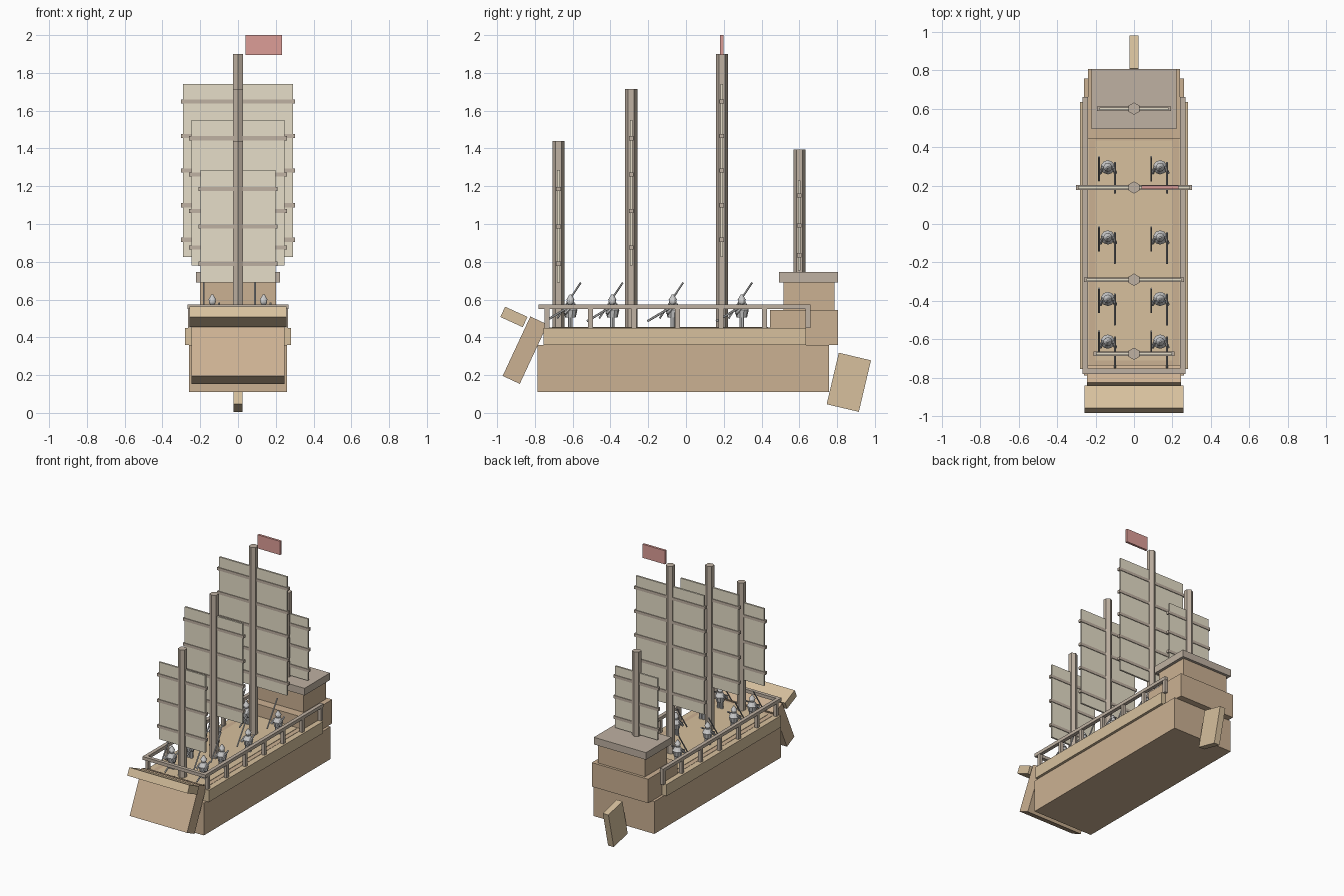
import bpy, math
from mathutils import Vector

if "Cube" in bpy.data.objects:
    bpy.data.objects.remove(bpy.data.objects["Cube"])


def mat(name, r, g, b):
    m = bpy.data.materials.new(name)
    m.diffuse_color = (r, g, b, 1)
    m.use_nodes = True
    m.node_tree.nodes["Principled BSDF"].inputs["Base Color"].default_value = m.diffuse_color
    return m


HULL = mat("hull_wood", 0.60, 0.44, 0.29)
PALE = mat("pale_wood", 0.68, 0.53, 0.34)
SPAR = mat("spar_wood", 0.52, 0.44, 0.36)
SAIL = mat("canvas", 0.79, 0.73, 0.58)
FLAG = mat("flag_red", 0.72, 0.34, 0.31)


def finish(name, m):
    ob = bpy.context.object
    ob.name = name
    if m:
        ob.data.materials.append(m)
    return ob


def box(name, x, y, z, m=None, tilt=0):
    """Box from (min, max) ranges, tilted about its own x axis."""
    lo, hi = zip(x, y, z)
    c = [(a + b) / 2 for a, b in zip(lo, hi)]
    bpy.ops.mesh.primitive_cube_add(size=1, location=c)
    ob = finish(name, m)
    ob.scale = [b - a for a, b in zip(lo, hi)]
    ob.rotation_euler.x = math.radians(tilt)
    return ob


def slab(name, half_w, cy, cz, ly, lz, m, tilt):
    return box(name, (-half_w, half_w), (cy - ly / 2, cy + ly / 2),
               (cz - lz / 2, cz + lz / 2), m, tilt)


def rod(name, a, b, r1, r2=None, n=8, m=None):
    """Tapered cylinder between two points."""
    a, b = Vector(a), Vector(b)
    d = b - a
    bpy.ops.mesh.primitive_cone_add(vertices=n, radius1=r1, radius2=r1 if r2 is None else r2,
                                    depth=d.length, location=(a + b) / 2)
    ob = finish(name, m)
    ob.rotation_euler = d.to_track_quat('Z', 'Y').to_euler() if abs(d.x) + abs(d.y) > 1e-6 else (0, 0, 0)
    return ob


# Hull, upper band and deck
box("hull", (-.26, .26), (-.787, .757), (.11, .36), HULL)
box("upper_hull", (-.28, .28), (-.755, .635), (.36, .45), PALE)
box("deck_border", (-.235, .235), (-.74, .45), (.44, .452), HULL)
box("deck", (-.2, .2), (-.71, .435), (.44, .455), PALE)

# Sloping bow, its lip and the rudder
slab("bow", .245, -.852, .332, .10, .347, HULL, -25)
slab("bow_lip", .257, -.911, .508, .13, .06, PALE, -24.5)
slab("rudder", .024, .862, .162, .175, .28, PALE, -13.3)

# Stern castle
box("stern_block", (-.24, .24), (.445, .805), (.36, .545), HULL)
box("stern_cabin", (-.2, .2), (.515, .785), (.545, .69), HULL)
box("cabin_roof", (-.222, .222), (.493, .805), (.69, .745), SPAR)

# Railings
for s, side in ((-1, "left"), (1, "right")):
    x = sorted((s * .24, s * .268))
    box(f"rail_{side}", x, (-.775, .66), (.55, .575), SPAR)
    for i in range(7):
        y = -.735 + i * .23
        box(f"rail_post_{side}_{i}", sorted((s * .242, s * .266)), (y - .013, y + .013), (.45, .55), SPAR)
box("rail_front", (-.268, .268), (-.78, -.752), (.55, .575), SPAR)

# Masts with battened sails: y, base, top, sail half width, sail bottom, sail top, battens
masts = [(-.675, .45, 1.44, .198, .69, 1.285, 3),
         (-.29, .45, 1.715, .247, .78, 1.55, 4),
         (.19, .45, 1.90, .29, .825, 1.74, 5),
         (.60, .745, 1.395, .18, .755, 1.23, 3)]
for k, (y, base, top, w, z0, z1, n) in enumerate(masts):
    rod(f"mast_{k}", (0, y, base), (0, y, top), .032, n=6, m=SPAR)
    box(f"sail_{k}", (-w, w), (y - .007, y + .007), (z0, z1), SAIL)
    for i in range(n):
        z = z0 + (z1 - z0) * (i + .5) / n
        box(f"batten_{k}_{i}", (-w - .012, w + .012), (y - .012, y + .012), (z - .011, z + .011), SPAR)
box("flag", (.04, .232), (.181, .199), (1.895, 2.0), FLAG)


def crew(tag, x, y):
    """Small deck hand with helmet and two slanted weapons."""
    for s in (-1, 1):
        rod(f"leg_{tag}", (x + s * .013, y, .452), (x + s * .013, y, .515), .012)
        rod(f"arm_{tag}", (x + s * .026, y, .56), (x + s * .04, y - .03, .525), .009)
    rod(f"torso_{tag}", (x, y, .505), (x, y, .545), .028, .037, 10)
    rod(f"shoulders_{tag}", (x, y, .545), (x, y, .575), .037, .018, 10)
    bpy.ops.mesh.primitive_uv_sphere_add(segments=10, ring_count=6, radius=.02, location=(x, y, .59))
    finish(f"head_{tag}", None)
    rod(f"helmet_{tag}", (x, y, .597), (x, y, .627), .023, .005, 10)
    rod(f"spear_{tag}", (x - .046, y - .07, .50), (x - .046, y + .055, .69), .005, n=6)
    rod(f"long_gun_{tag}", (x + .036, y - .135, .485), (x + .036, y + .025, .58), .006, n=6)


# Crew in two files
for i, y in enumerate((.295, -.07, -.39, -.612)):
    for s, side in ((-1, "left"), (1, "right")):
        crew(f"{side}_{i}", s * .136, y)
